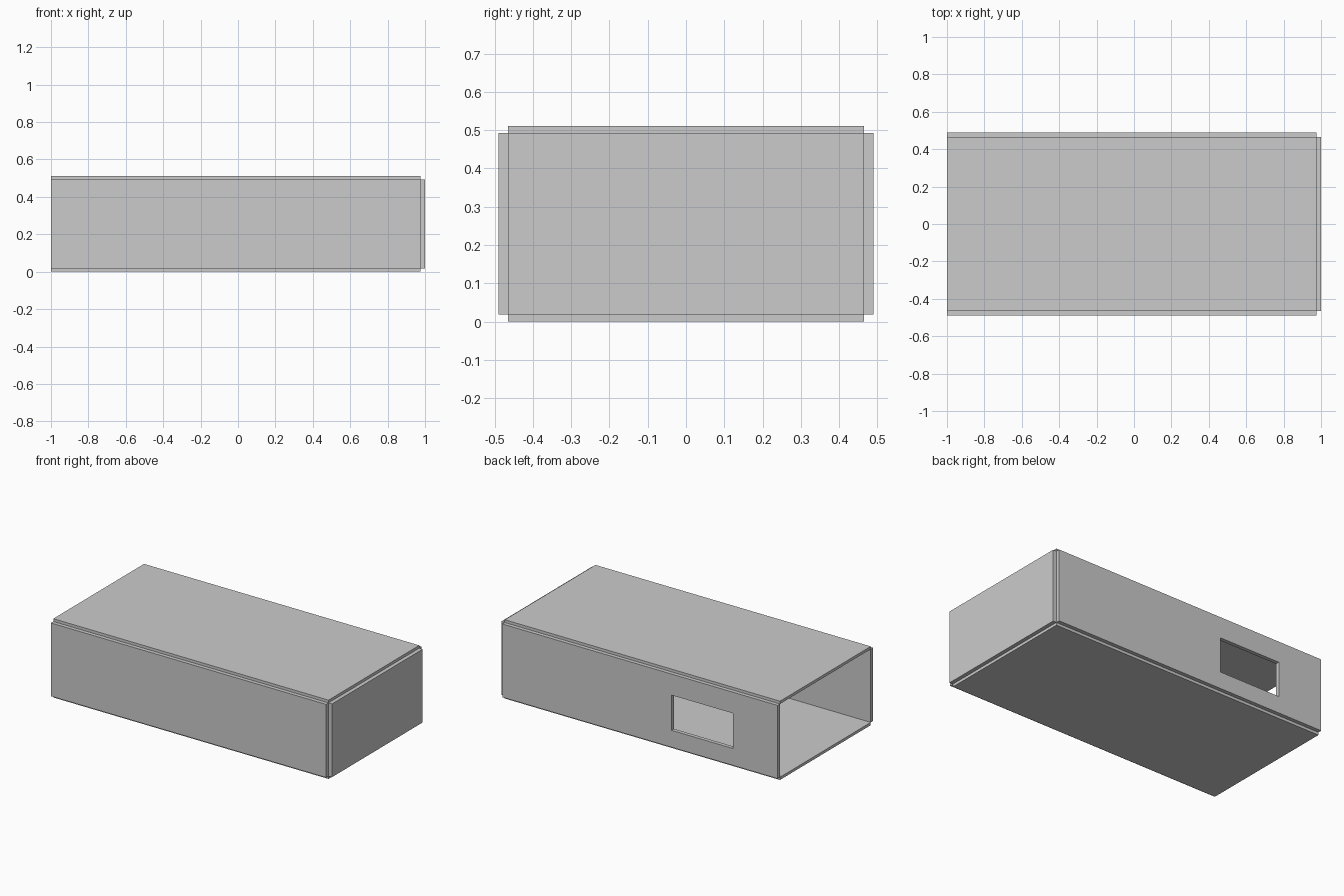
import bpy

if "Cube" in bpy.data.objects:
    bpy.data.objects.remove(bpy.data.objects["Cube"])

# Outer limits of the box and the inner faces where the panels meet
X0, X1, XI = -1.0, 1.0, 0.975
YO, YI = 0.49, 0.465
Z0, ZA, ZB, Z1 = 0.0, 0.018, 0.493, 0.511


def box(name, xs, ys, zs):
    """Axis-aligned box between pairs of limits."""
    bpy.ops.mesh.primitive_cube_add(size=1)
    ob = bpy.context.object
    ob.name = ob.data.name = name
    ob.location = [(a + b) / 2 for a, b in (xs, ys, zs)]
    ob.scale = [b - a for a, b in (xs, ys, zs)]
    bpy.ops.object.transform_apply(location=True, scale=True)
    return ob


# Floor and roof slabs, set in from the side walls
box("floor_panel", (X0, XI), (-YI, YI), (Z0, ZA))
box("roof_panel", (X0, XI), (-YI, YI), (ZB, Z1))

# Side walls and the closed right end; the left end stays open
box("front_wall", (X0, XI), (-YO, -YI), (ZA, ZB))
back_wall = box("back_wall", (X0, XI), (YI, YO), (ZA, ZB))
box("end_wall", (XI, X1), (-YI, YI), (ZA, ZB))

# Window opening through the back wall
cutter = box("window_cutter", (-0.68, -0.24), (YI - 0.1, YO + 0.1), (0.128, 0.356))
cutter.hide_render = True
cutter.display_type = 'WIRE'
cut = back_wall.modifiers.new("window", 'BOOLEAN')
cut.operation = 'DIFFERENCE'
cut.solver = 'EXACT'
cut.object = cutter
